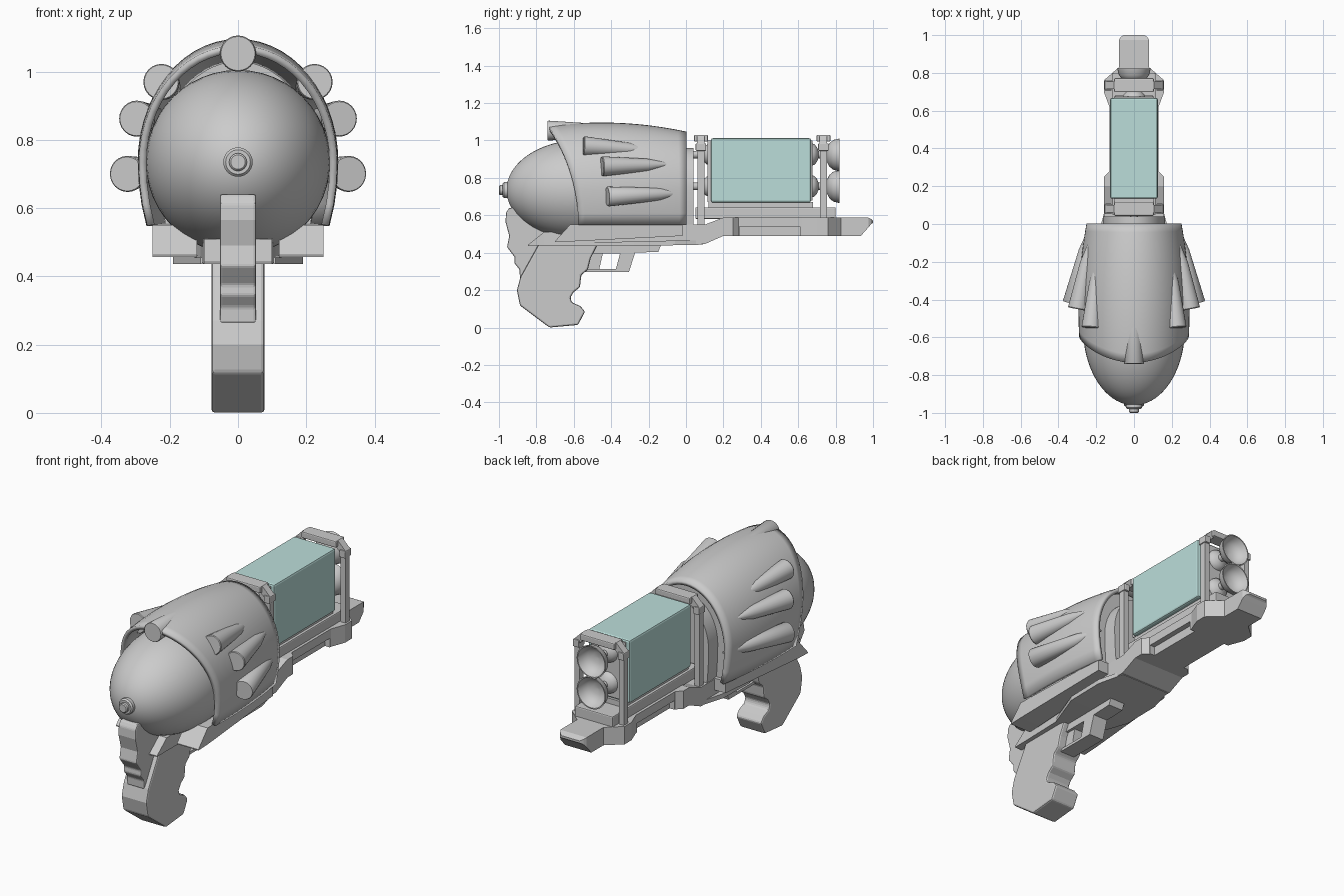
import bpy, bmesh, math
from mathutils import Vector


def finish(name, bm, smooth=None, bevel=0, mat=None):
    bmesh.ops.recalc_face_normals(bm, faces=bm.faces)
    me = bpy.data.meshes.new(name)
    bm.to_mesh(me)
    bm.free()
    if smooth:
        me.shade_smooth()
        me.set_sharp_from_angle(angle=math.radians(smooth))
    ob = bpy.data.objects.new(name, me)
    bpy.context.collection.objects.link(ob)
    if bevel:
        m = ob.modifiers.new("bevel", 'BEVEL')
        m.width, m.segments = bevel, 2
    if mat:
        me.materials.append(mat)
    return ob


def skin(bm, rings, closed=True, caps=True):
    rings = [[bm.verts.new(p) for p in r] for r in rings]
    n = len(rings[0])
    for a, b in zip(rings, rings[1:]):
        for i in range(n if closed else n - 1):
            j = (i + 1) % n
            bm.faces.new((a[i], a[j], b[j], b[i]))
    if caps:
        bm.faces.new(rings[0])
        bm.faces.new(rings[-1])


def prism(name, pts, a, b, axis='X', **kw):
    """Extrude a (y,z) outline along X, or an (x,z) outline along Y."""
    bm = bmesh.new()
    if axis == 'X':
        skin(bm, [[(t, p, q) for p, q in pts] for t in (a, b)])
    else:
        skin(bm, [[(p, t, q) for p, q in pts] for t in (a, b)])
    return finish(name, bm, **kw)


def box(name, x, y, z, **kw):
    return prism(name, [(y[0], z[0]), (y[1], z[0]), (y[1], z[1]), (y[0], z[1])], x[0], x[1], **kw)


def loft(name, stations, **kw):
    """Box sections along y: (y, x0, x1, z0, z1)."""
    bm = bmesh.new()
    skin(bm, [[(a, y, c), (b, y, c), (b, y, d), (a, y, d)] for y, a, b, c, d in stations])
    return finish(name, bm, **kw)


def lathe(name, prof, origin=(0, 0, 0), axis=(0, 1, 0), seg=32, smooth=35):
    """Revolve (radius, distance) points around an axis."""
    q = Vector(axis).to_track_quat('Z', 'Y')
    bm = bmesh.new()
    skin(bm, [[Vector(origin) + q @ Vector((max(r, 1e-4) * math.cos(2 * math.pi * i / seg),
                                            max(r, 1e-4) * math.sin(2 * math.pi * i / seg), d))
               for i in range(seg)] for r, d in prof])
    return finish(name, bm, smooth)


def arch(a, b, bottom, n=28, zc=0.735):
    """Arched section with slightly tucked-in legs, as (x,z) points."""
    legs = [(a * (1 - 0.09 * t * t), zc - (zc - bottom) * t) for t in (1, 0.66, 0.33)]
    top = [(a * math.cos(math.pi * i / n), zc + b * math.sin(math.pi * i / n)) for i in range(n + 1)]
    return legs + top + [(-x, z) for x, z in reversed(legs)]


# Nose dome and its end knob
dome = [(0.27 * math.sin(t), -0.55 - 0.41 * math.cos(t))
        for t in (math.pi * 0.66 * i / 24 for i in range(25))]
lathe("nose_dome", dome, (0, 0, 0.735), seg=48)
lathe("nose_knob", [(0.043, -0.93), (0.043, -0.972), (0.036, -0.98), (0.026, -0.98),
                    (0.026, -0.995), (0.021, -1.0)], (0, 0, 0.735))

# Outer shell: arched cover with a swept front edge
def shell_a(y):
    return 0.283 - 0.20 * (y + 0.46) ** 2

def shell_b(y):
    return 0.35 - 0.24 * (y + 0.45) ** 2

bm = bmesh.new()
rings = []
for k in range(17):
    f = k / 16
    ring = []
    for i, (_, z0) in enumerate(arch(0.28, 0.34, 0.55)):
        y = (1 - f) * (-0.575 - 0.155 * ((z0 - 0.55) / 0.52) ** 2)
        x, z = arch(shell_a(y), shell_b(y), 0.55)[i]
        ring.append((x, y, z))
    rings.append(ring)
skin(bm, rings, closed=False, caps=False)
shell = finish("outer_shell", bm, 40)
m = shell.modifiers.new("thickness", 'SOLIDIFY')
m.thickness, m.offset = 0.022, 0

# Bulkhead inside the rear opening, and the core block standing out of it
prism("rear_bulkhead", arch(0.228, 0.295, 0.52), -0.08, -0.04, 'Y', smooth=35)
prism("core_block", arch(0.165, 0.225, 0.5), -0.06, 0.04, 'Y', smooth=35)

# Tapered thruster cones lying on the shell
cones = [((0, -0.74, 1.053), (0, -0.24, 1.05))]
for s in (1, -1):
    cones += [((s * 0.225, -0.55, 0.97), (s * 0.19, -0.18, 0.945)),
              ((s * 0.297, -0.45, 0.862), (s * 0.228, -0.08, 0.872)),
              ((s * 0.325, -0.42, 0.70), (s * 0.225, 0.0, 0.72))]
for i, (p, e) in enumerate(cones):
    d = Vector(e) - Vector(p)
    L = d.length
    lathe(f"shell_cone_{i}", [(0.05, 0), (0.053, 0.005), (0.034, L * 0.66), (0.006, L)], p, d, 24)

# Side skirts under the shell
for s, n in ((1, "right"), (-1, "left")):
    loft(f"skirt_{n}", [(y, s * 0.12, s * w, a, b) for y, w, a, b in
                        ((-0.70, 0.25, 0.457, 0.462), (-0.62, 0.25, 0.46, 0.55),
                         (-0.02, 0.225, 0.49, 0.555))])

# Long lower frame with flared stations
frame = loft("lower_frame", [(y, -w, w, a, b) for y, w, a, b in (
    (-0.845, 0.10, 0.437, 0.442), (-0.76, 0.10, 0.438, 0.51), (-0.3, 0.11, 0.44, 0.53),
    (-0.05, 0.16, 0.442, 0.55), (0.10, 0.16, 0.446, 0.55), (0.20, 0.16, 0.49, 0.588),
    (0.25, 0.16, 0.49, 0.588), (0.28, 0.13, 0.49, 0.588), (0.62, 0.13, 0.49, 0.588),
    (0.70, 0.16, 0.49, 0.588), (0.76, 0.16, 0.49, 0.588), (0.83, 0.08, 0.49, 0.588),
    (0.935, 0.08, 0.49, 0.588), (0.975, 0.08, 0.535, 0.588), (0.99, 0.07, 0.553, 0.58),
    (1.0, 0.055, 0.56, 0.572))])
for s in (1, -1):
    cut = box("side_recess_cutter", (s * 0.10, s * 0.2), (0.285, 0.61), (0.47, 0.54))
    cut.hide_render = True
    cut.hide_set(True)
    m = frame.modifiers.new("recess", 'BOOLEAN')
    m.operation, m.object, m.solver = 'DIFFERENCE', cut, 'EXACT'
loft("under_plate", [(-0.5, -0.11, 0.11, 0.436, 0.455), (-0.28, -0.19, 0.19, 0.437, 0.46),
                     (-0.06, -0.19, 0.19, 0.44, 0.465), (0.09, -0.15, 0.15, 0.443, 0.465)])

# Platform carrying the glass tank
box("tank_platform", (-0.115, 0.115), (0.05, 0.80), (0.58, 0.643), bevel=0.006)
box("tank_tray", (-0.10, 0.10), (0.12, 0.68), (0.64, 0.672))

# Glass tank
glass = bpy.data.materials.new("teal_glass")
glass.diffuse_color = (0.50, 0.73, 0.70, 1)
box("glass_tank", (-0.126, 0.126), (0.134, 0.668), (0.668, 1.012), mat=glass, bevel=0.01)

# Gate frames at both ends of the tank
for n, y in (("front", 0.08), ("rear", 0.735)):
    half = [(0.15, 0.955), (0.15, 0.985), (0.105, 1.03)]
    inner = [(0.09, 0.995), (0.122, 0.965), (0.122, 0.955)]
    pts = half + [(-x, z) for x, z in reversed(half)]
    pts += [(-x, z) for x, z in reversed(inner)] + inner
    prism(f"{n}_gate_arch", pts, y - 0.02, y + 0.02, 'Y')
    box(f"{n}_gate_cap", (-0.105, 0.105), (y - 0.037, y + 0.037), (0.994, 1.03), bevel=0.006)
    for s in (1, -1):
        box(f"{n}_gate_post", (s * 0.12, s * 0.15), (y - 0.018, y + 0.018), (0.55, 0.96))
        box(f"{n}_gate_nub", (s * 0.118, s * 0.155), (y - 0.028, y + 0.028), (0.945, 0.985), bevel=0.005)
box("front_tank_plate", (-0.105, 0.105), (0.115, 0.137), (0.67, 1.0))
box("rear_tank_plate", (-0.105, 0.105), (0.664, 0.675), (0.68, 1.0))

# Electrode bumps, rods and the concave rear dishes
for n, z in (("upper", 0.925), ("lower", 0.755)):
    lathe(f"{n}_rear_bump", [(0.06, 0.668), (0.056, 0.685), (0.04, 0.70), (0.02, 0.708),
                             (0.02, 0.76)], (0, 0, z))
    lathe(f"{n}_front_bump", [(0.02, 0.03), (0.02, 0.09), (0.04, 0.097), (0.052, 0.11),
                              (0.055, 0.125)], (0, 0, z))
    lathe(f"{n}_dish", [(0.0, 0.75), (0.035, 0.753), (0.062, 0.766), (0.08, 0.788), (0.088, 0.822),
                        (0.082, 0.822), (0.073, 0.795), (0.055, 0.775), (0.03, 0.764), (0.0, 0.761)],
          (0, 0, z - 0.002))

# Grip with finger notches
prism("grip", [(-0.785, 0.45), (-0.885, 0.27), (-0.904, 0.20), (-0.888, 0.118), (-0.73, 0.0),
               (-0.577, 0.014), (-0.54, 0.085), (-0.565, 0.115), (-0.61, 0.134), (-0.618, 0.16),
               (-0.60, 0.19), (-0.567, 0.215), (-0.56, 0.28), (-0.525, 0.31), (-0.51, 0.37),
               (-0.47, 0.45)], -0.077, 0.077, bevel=0.009)
# Ridged spine in front of the grip
prism("grip_spine", [(-0.945, 0.64), (-0.962, 0.615), (-0.965, 0.565), (-0.945, 0.49), (-0.957, 0.43),
                     (-0.915, 0.375), (-0.918, 0.345), (-0.89, 0.31), (-0.888, 0.262), (-0.80, 0.262),
                     (-0.70, 0.45), (-0.75, 0.60), (-0.85, 0.64)], -0.053, 0.053, bevel=0.007)

# Trigger and its guard
prism("trigger", [(-0.57, 0.305), (-0.465, 0.305), (-0.445, 0.395), (-0.435, 0.45), (-0.57, 0.45)],
      -0.03, 0.03)
prism("trigger_guard", [(-0.56, 0.297), (-0.305, 0.297), (-0.272, 0.40), (-0.148, 0.405),
                        (-0.13, 0.45), (-0.36, 0.45), (-0.352, 0.398), (-0.375, 0.312),
                        (-0.56, 0.312)], -0.045, 0.045)
box("guard_top", (-0.045, 0.045), (-0.50, -0.34), (0.397, 0.45))
